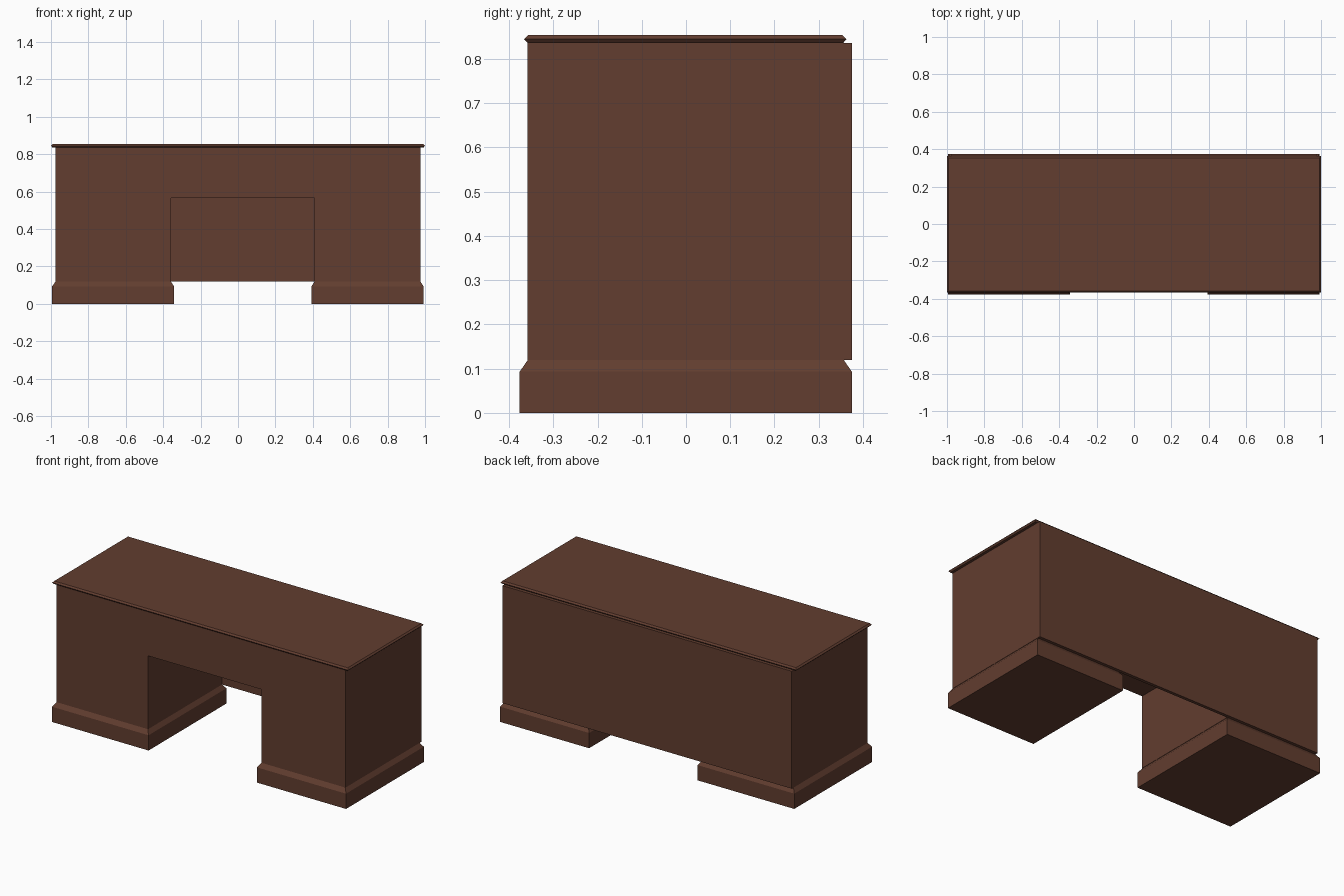
import bpy, bmesh

if "Cube" in bpy.data.objects:
    bpy.data.objects.remove(bpy.data.objects["Cube"])

wood = bpy.data.materials.new("dark_brown_wood")
wood.diffuse_color = (0.122, 0.047, 0.029, 1)
wood.use_nodes = True
wood.node_tree.nodes["Principled BSDF"].inputs["Base Color"].default_value = wood.diffuse_color


def finish(name, bm):
    bmesh.ops.recalc_face_normals(bm, faces=bm.faces)
    mesh = bpy.data.meshes.new(name)
    bm.to_mesh(mesh)
    bm.free()
    mesh.materials.append(wood)
    obj = bpy.data.objects.new(name, mesh)
    bpy.context.collection.objects.link(obj)
    return obj


def stacked_block(name, x0, x1, y0, y1, levels):
    """Rectangular block lofted through (height, inset) levels."""
    bm = bmesh.new()
    rings = []
    for z, i in levels:
        corners = ((x0 + i, y0 + i), (x1 - i, y0 + i), (x1 - i, y1 - i), (x0 + i, y1 - i))
        rings.append([bm.verts.new((x, y, z)) for x, y in corners])
    for a, b in zip(rings, rings[1:]):
        for k in range(4):
            bm.faces.new((a[k], a[(k + 1) % 4], b[(k + 1) % 4], b[k]))
    bm.faces.new(rings[0])
    bm.faces.new(rings[-1])
    return finish(name, bm)


# Desk body: arch-shaped front profile with an off-centre kneehole
FRONT, BACK = -0.358, 0.356
SIDE, KNEE_L, KNEE_R = 0.977, -0.357, 0.408
LOW, KNEE_TOP, HIGH = 0.119, 0.567, 0.836
profile = [(-SIDE, LOW), (KNEE_L, LOW), (KNEE_L, KNEE_TOP), (KNEE_R, KNEE_TOP),
           (KNEE_R, LOW), (SIDE, LOW), (SIDE, HIGH), (-SIDE, HIGH)]
bm = bmesh.new()
face = bm.faces.new([bm.verts.new((x, FRONT, z)) for x, z in profile])
extruded = bmesh.ops.extrude_face_region(bm, geom=[face], use_keep_orig=True)
moved = [g for g in extruded["geom"] if isinstance(g, bmesh.types.BMVert)]
bmesh.ops.translate(bm, verts=moved, vec=(0, BACK - FRONT, 0))
finish("desk_body", bm)

# Full-width back panel
stacked_block("back_panel", -SIDE, SIDE, BACK, 0.375, [(LOW, 0), (HIGH, 0)])

# Chamfered plinth under each pedestal
for name, x0, x1 in (("left_plinth", -0.994, -0.341), ("right_plinth", 0.392, 0.993)):
    stacked_block(name, x0, x1, -0.376, 0.375, [(0, 0), (0.093, 0), (LOW, 0.018)])

# Thin top with bevelled edge, widest at mid thickness
stacked_block("desk_top", -1.0, 1.0, -0.366, 0.363,
              [(HIGH, 0.008), (0.845, 0), (0.854, 0.009)])
